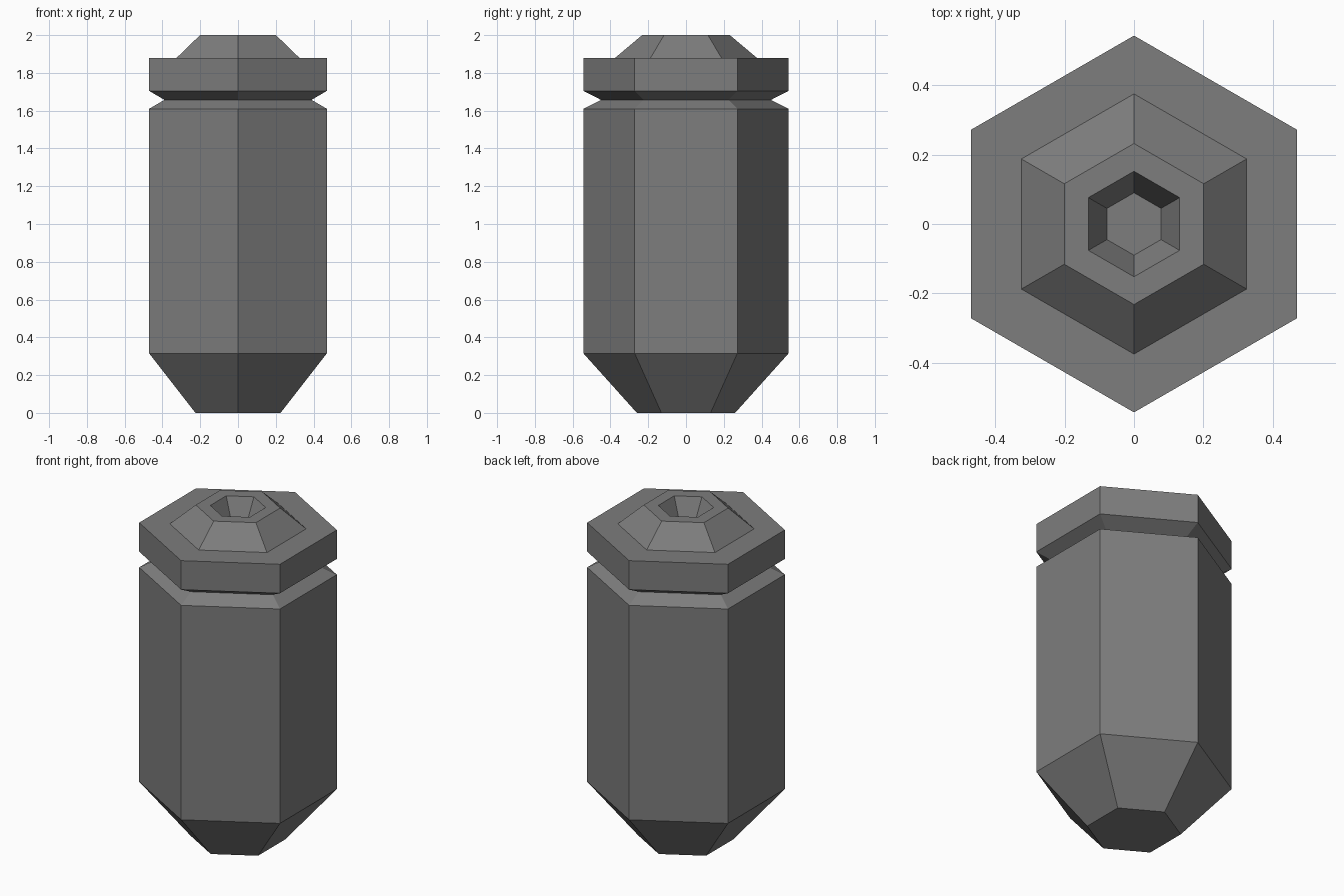
import bpy
import bmesh
from math import cos, sin, pi

SIDES = 6

cube = bpy.data.objects.get("Cube")
if cube:
    bpy.data.objects.remove(cube, do_unlink=True)

# One flat grey for every part
grey = bpy.data.materials.new("mid grey")
grey.use_nodes = True
colour = (0.205, 0.205, 0.205, 1.0)
grey.diffuse_color = colour
grey.node_tree.nodes["Principled BSDF"].inputs["Base Color"].default_value = colour


def hex_shell(name, profile, cap_start=False, cap_end=False):
    """Loft hexagonal rings through (corner radius, height) pairs."""
    bm = bmesh.new()
    rings = []
    for radius, z in profile:
        angles = [pi / 2 + 2 * pi * i / SIDES for i in range(SIDES)]
        rings.append([bm.verts.new((radius * cos(a), radius * sin(a), z))
                      for a in angles])
    for low, high in zip(rings, rings[1:]):
        for i in range(SIDES):
            j = (i + 1) % SIDES
            bm.faces.new((low[i], low[j], high[j], high[i]))
    if cap_start:
        bm.faces.new(rings[0][::-1])
    if cap_end:
        bm.faces.new(rings[-1])
    mesh = bpy.data.meshes.new(name)
    bm.to_mesh(mesh)
    bm.free()
    mesh.materials.append(grey)
    obj = bpy.data.objects.new(name, mesh)
    bpy.context.collection.objects.link(obj)
    return obj


R = 0.543        # corner radius of the body
GROOVE = (0.45, 1.657)
SEAT = (0.375, 1.88)

# Tapered tip, long body and lower slope of the groove
hex_shell("body", [(0.26, 0), (R, 0.315), (R, 1.61), GROOVE], cap_start=True)

# Upper slope of the groove, collar band and its flat ledge
hex_shell("collar", [GROOVE, (R, 1.705), (R, 1.88), SEAT])

# Raised top with a tapered hexagonal socket
hex_shell("socket_top", [SEAT, (0.232, 2), (0.152, 2), (0.09, 1.88)], cap_end=True)
